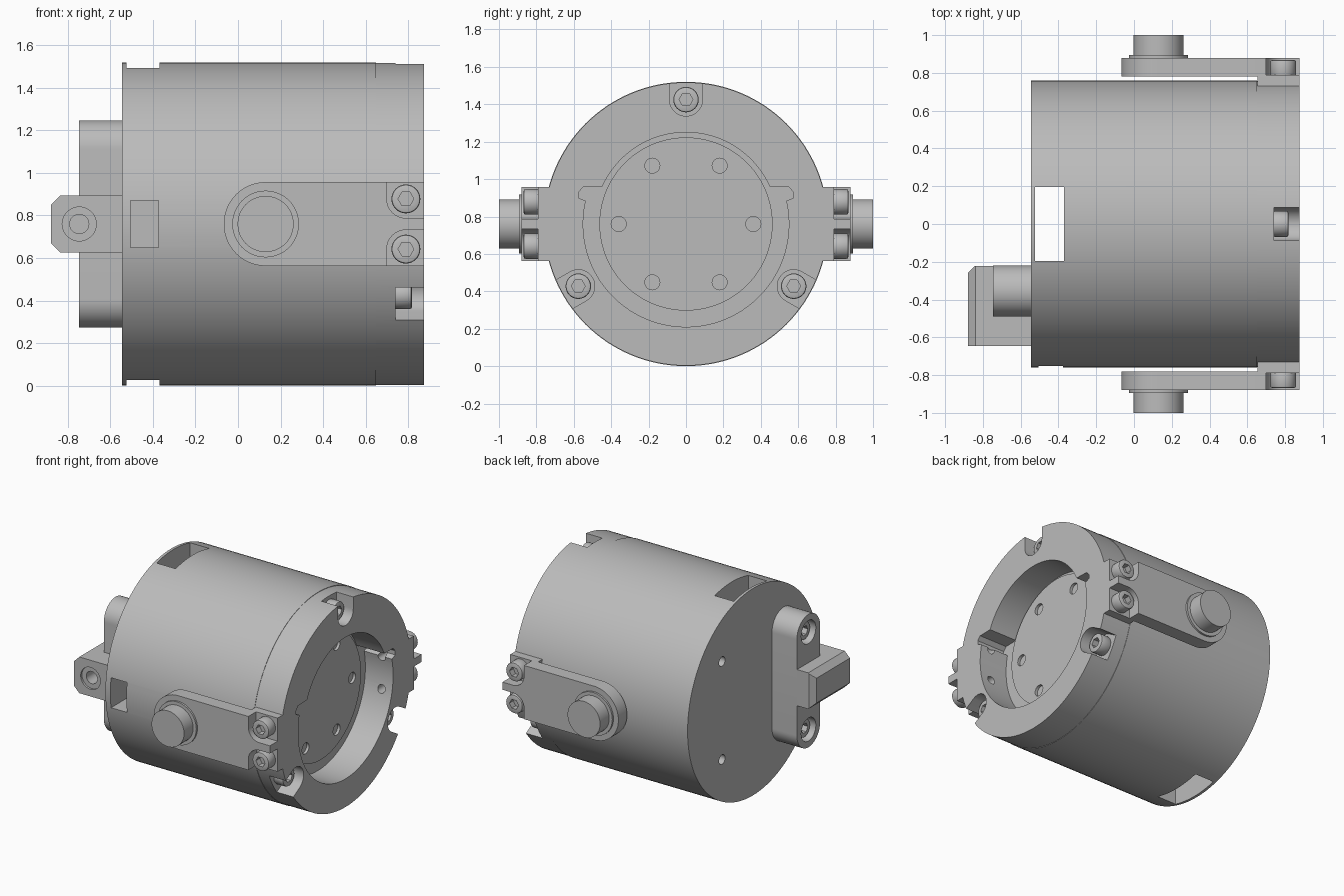
import bpy, bmesh
from math import pi, cos, sin, radians

cube = bpy.data.objects.get("Cube")
if cube:
    bpy.data.objects.remove(cube, do_unlink=True)

metal = bpy.data.materials.new("plain grey metal")
metal.use_nodes = True
grey = (0.5, 0.5, 0.5, 1)
metal.diffuse_color = grey
metal.node_tree.nodes["Principled BSDF"].inputs["Base Color"].default_value = grey

R = Z = 0.76          # drum radius and axis height
BACK, FACE = -0.545, 0.875


def prism(name, profile, axis, lo, hi):
    """Extrude a 2D profile along an axis; the profile uses the other two axes in order."""
    lo, hi = min(lo, hi), max(lo, hi)

    def place(u, v, w):
        return {"x": (w, u, v), "y": (u, w, v), "z": (u, v, w)}[axis]
    bm = bmesh.new()
    ends = [[bm.verts.new(place(u, v, w)) for u, v in profile] for w in (lo, hi)]
    n = len(profile)
    for end in ends:
        bm.faces.new(end)
    for i in range(n):
        j = (i + 1) % n
        bm.faces.new((ends[0][i], ends[0][j], ends[1][j], ends[1][i]))
    bmesh.ops.recalc_face_normals(bm, faces=bm.faces)
    mesh = bpy.data.meshes.new(name)
    bm.to_mesh(mesh)
    bm.free()
    mesh.materials.append(metal)
    obj = bpy.data.objects.new(name, mesh)
    bpy.context.scene.collection.objects.link(obj)
    return obj


def arc(u, v, r, start, end, steps):
    angles = [radians(start + (end - start) * i / steps) for i in range(steps + 1)]
    return [(u + r * cos(a), v + r * sin(a)) for a in angles]


def circle(u, v, r, n=48):
    return arc(u, v, r, 0, 360, n)[:-1]


def rect(u0, u1, v0, v1):
    return [(u0, v0), (u1, v0), (u1, v1), (u0, v1)]


def bake(obj):
    """Apply the modifiers of an object."""
    graph = bpy.context.evaluated_depsgraph_get()
    mesh = bpy.data.meshes.new_from_object(obj.evaluated_get(graph))
    obj.modifiers.clear()
    obj.data = mesh


def cut(obj, *cutters):
    for cutter in cutters:
        mod = obj.modifiers.new("cut", "BOOLEAN")
        mod.operation, mod.solver, mod.object = "DIFFERENCE", "EXACT", cutter
        bake(obj)
        bpy.data.objects.remove(cutter, do_unlink=True)


def bevel(obj, width, segments=2):
    mod = obj.modifiers.new("bevel", "BEVEL")
    mod.width, mod.segments, mod.limit_method = width, segments, "ANGLE"
    mod.angle_limit = radians(40)
    bake(obj)


def screw(name, axis, u, v, seat, top):
    """Round cap screw with a hexagonal socket."""
    head = prism(name, circle(u, v, 0.068, 32), axis, seat, top)
    bevel(head, 0.01)
    out = 1 if top > seat else -1
    cut(head, prism("socket_cutter", circle(u, v, 0.037, 6), axis, top - out * 0.045, top + out * 0.05))


# Drum with a vertical through slot, a front slot and two holes in the back end
drum = prism("drum", circle(0, Z, R, 128), "x", BACK, 0.65)
cut(drum,
    prism("slot_cutter", rect(-0.525, -0.37, -0.195, 0.195), "z", -0.2, 2),
    prism("side_slot_cutter", rect(-0.505, -0.375, Z - 0.11, Z + 0.11), "y", -1, -0.15))
for s in (-1, 1):
    cut(drum, prism("hole_cutter", circle(0.36, Z + s * 0.36, 0.035, 24), "x", BACK - 0.1, BACK + 0.15))

# Face ring with a stepped, eared opening
ring = prism("face_ring", circle(0, Z, R - 0.003, 128), "x", 0.65, FACE)
ear = [(0.575, Z + 0.14), (0.575, Z + 0.17), (0.55, Z + 0.197)]
opening = (arc(0, Z, 0.55, 167, 373, 64) + ear + arc(0, Z, 0.49, 24, 156, 40)
           + [(-u, v) for u, v in reversed(ear)])
cut(ring, prism("opening_cutter", opening, "x", 0.5, 1))

# Three screws in open pockets around the ring
for k, deg in enumerate((90, 210, 330)):
    a = radians(deg)
    u, v = 0.665 * cos(a), Z + 0.665 * sin(a)
    pocket = arc(u, v, 0.088, deg + 90, deg + 270, 20)
    pocket += [(p + 0.3 * cos(a), q + 0.3 * sin(a)) for p, q in (pocket[-1], pocket[0])]
    cut(ring, prism("pocket_cutter", pocket, "x", 0.74, 1))
    screw(f"face_screw_{k + 1}", "x", u, v, 0.735, 0.818)

# Inner disc with six holes
disc = prism("inner_disc", circle(0, Z, 0.463, 96), "x", 0.64, 0.675)
for k in range(6):
    a = k * pi / 3
    cut(disc, prism("hole_cutter", circle(0.36 * cos(a), Z + 0.36 * sin(a), 0.04, 24), "x", 0.655, 0.8))

# Side arms, each with a foot, two screws and a round pin
for s, side in ((-1, "right"), (1, "left")):
    half = 0.197
    outline = arc(0.13, Z, half, 90, 270, 40) + [(FACE, Z - half), (FACE, Z + half)]
    arm = prism(f"{side}_arm", outline, "y", s * 0.78, s * 0.88)
    prism(f"{side}_arm_foot", rect(0.655, FACE, Z - half, Z + half), "y", s * 0.715, s * 0.785)
    for t, level in ((-1, "lower"), (1, "upper")):
        corner = arc(0.79, 0.118, 0.09, 180, 270, 12)
        pocket = [(u, Z + t * v) for u, v in corner + [(1, 0.028), (1, 0.3), (0.7, 0.3)]]
        cut(arm, prism("pocket_cutter", pocket, "y", s * 0.79, s * 1))
        screw(f"{side}_{level}_arm_screw", "y", 0.79, Z + t * 0.118, s * 0.78, s * 0.868)
        cut(ring, prism("bore_cutter", circle(0.79, Z + t * 0.118, 0.03, 20), "y", s * 0.4, s * 0.68))
    prism(f"{side}_pin_collar", circle(0.13, Z, 0.157), "y", s * 0.875, s * 0.894)
    prism(f"{side}_pin", circle(0.13, Z, 0.132), "y", s * 0.88, s * 1)

# Upright bar on the back end with two recessed screws
Y = -0.355
bar_shape = arc(Y, Z + 0.353, 0.135, 0, 180, 32) + arc(Y, Z - 0.353, 0.135, 180, 360, 32)
bar = prism("back_bar", bar_shape, "x", -0.747, BACK + 0.005)
for t, level in ((-1, "lower"), (1, "upper")):
    v = Z + t * 0.358
    cut(bar, prism("recess_cutter", circle(Y, v, 0.085, 32), "x", -0.9, -0.64))
    screw(f"{level}_bar_screw", "x", Y, v, -0.63, -0.715)

# Chamfered block across the bar, with a drilled front face
h, c = 0.133, 0.042
shape = [(-0.88, Z - h + c), (-0.88 + c, Z - h), (BACK, Z - h),
         (BACK, Z + h), (-0.88 + c, Z + h), (-0.88, Z + h - c)]
block = prism("back_block", shape, "y", -0.645, -0.222)
cut(block,
    prism("corner_cutter", [(-0.92, -0.222), (-0.92, -0.298), (-0.805, -0.183)], "z", 0, 2),
    prism("spotface_cutter", circle(-0.747, Z, 0.08), "y", -0.8, -0.63),
    prism("drill_cutter", circle(-0.747, Z, 0.045, 32), "y", -0.8, -0.52))

# Smooth round walls, crisp edges
for obj in bpy.context.scene.objects:
    obj.select_set(obj.type == "MESH")
bpy.context.view_layer.objects.active = drum
bpy.ops.object.shade_smooth_by_angle(angle=radians(30))
